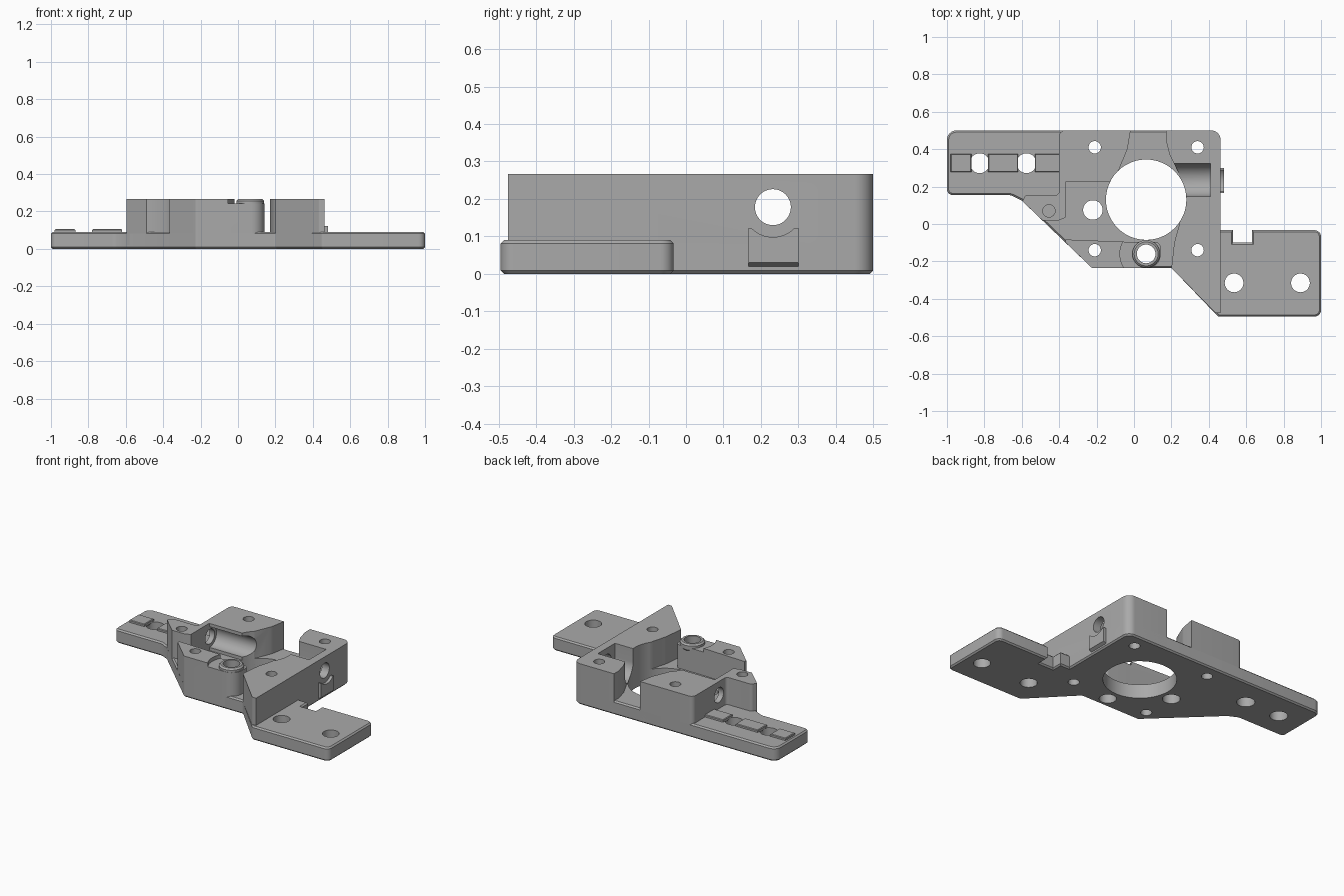
import bpy, bmesh, math
from mathutils import Vector

if "Cube" in bpy.data.objects:
    bpy.data.objects.remove(bpy.data.objects["Cube"], do_unlink=True)

grey = bpy.data.materials.new("plain_grey")
grey.use_nodes = True
colour = (0.4, 0.4, 0.4, 1)
grey.diffuse_color = colour
grey.node_tree.nodes["Principled BSDF"].inputs["Base Color"].default_value = colour


def rounded(points, steps=8):
    """Turn (x, y[, radius]) corners into a plain outline with arcs."""
    out = []
    for i, p in enumerate(points):
        c = Vector(p[:2])
        if len(p) < 3:
            out.append(c)
            continue
        a = (Vector(points[i - 1][:2]) - c).normalized()
        b = (Vector(points[(i + 1) % len(points)][:2]) - c).normalized()
        half = a.angle(b) / 2
        centre = c + (a + b).normalized() * p[2] / math.sin(half)
        start = c + a * p[2] / math.tan(half) - centre
        end = c + b * p[2] / math.tan(half) - centre
        turn = start.angle_signed(end)
        for k in range(steps + 1):
            t = -turn * k / steps
            out.append(centre + Vector((start.x * math.cos(t) - start.y * math.sin(t),
                                        start.x * math.sin(t) + start.y * math.cos(t))))
    return out


def prism(name, points, z0, z1, chamfer=0):
    bm = bmesh.new()
    face = bm.faces.new([bm.verts.new((p[0], p[1], z0)) for p in rounded(points)])
    moved = bmesh.ops.extrude_face_region(bm, geom=[face])["geom"]
    bmesh.ops.translate(bm, vec=(0, 0, z1 - z0),
                        verts=[g for g in moved if isinstance(g, bmesh.types.BMVert)])
    bmesh.ops.recalc_face_normals(bm, faces=bm.faces)
    if chamfer:
        rim = [e for e in bm.edges if abs(e.verts[0].co.z - e.verts[1].co.z) < 1e-5]
        bmesh.ops.bevel(bm, geom=rim, offset=chamfer, segments=1, affect='EDGES')
    mesh = bpy.data.meshes.new(name)
    bm.to_mesh(mesh)
    bm.free()
    mesh.materials.append(grey)
    ob = bpy.data.objects.new(name, mesh)
    bpy.context.collection.objects.link(ob)
    return ob


def box(name, x0, x1, y0, y1, z0, z1, chamfer=0):
    return prism(name, [(x0, y0), (x1, y0), (x1, y1), (x0, y1)], z0, z1, chamfer)


def disc(name, x, y, r, z0, z1, chamfer=0, n=48):
    ring = [(x + r * math.cos(k * math.tau / n), y + r * math.sin(k * math.tau / n)) for k in range(n)]
    return prism(name, ring, z0, z1, chamfer)


def bore(x0, x1, y, z, r):
    """Cutter cylinder lying along x."""
    ob = disc("cutter", 0, 0, r, x0, x1)
    for v in ob.data.vertices:
        a, b, c = v.co
        v.co = (c, y + a, z + b)
    return ob


def cut(ob, *cutters):
    for c in cutters:
        c.hide_render = True
        mod = ob.modifiers.new("cut", 'BOOLEAN')
        mod.operation, mod.solver, mod.object = 'DIFFERENCE', 'EXACT', c
        bpy.ops.object.select_all(action='DESELECT')
        bpy.context.view_layer.objects.active = ob
        ob.select_set(True)
        bpy.ops.object.modifier_apply(modifier=mod.name)
        bpy.data.objects.remove(c, do_unlink=True)


def hole(x, y, r, z0=-0.1, z1=0.5):
    return disc("cutter", x, y, r, z0, z1)


MOTOR = (0.065, 0.13, 0.215)
SCREWS = [(x, y, 0.033) for x in (-0.21, 0.34) for y in (-0.14, 0.41)]
BOSS = (0.065, -0.16)
TOP = 0.267

# Base plate with its two arms and the notch
base = prism("base_plate", [
    (-1, 0.5, 0.05), (-1, 0.155, 0.03), (-0.66, 0.155, 0.06), (-0.6, 0.125),
    (-0.225, -0.235, 0.02), (0.2, -0.235, 0.02), (0.45, -0.495, 0.02), (1, -0.495, 0.035),
    (1, -0.033, 0.035), (0.63, -0.033), (0.63, -0.1), (0.53, -0.1), (0.53, -0.033),
    (0.463, -0.033), (0.463, 0.5, 0.05)], 0, 0.09, 0.009)
cut(base, hole(*MOTOR), hole(-0.22, 0.075, 0.052), hole(*BOSS, 0.05),
    *[hole(*s) for s in SCREWS],
    *[hole(x, 0.325, 0.053) for x in (-0.825, -0.575)],
    *[hole(x, -0.315, 0.05) for x in (0.535, 0.89)])

# Raised rails between the arm holes
rails = [box("arm_rail", a, b, 0.277, 0.375, 0.08, 0.105, 0.004)
         for a, b in ((-0.98, -0.87), (-0.78, -0.62), (-0.53, -0.39))]

# Rear left block joined to the side post
block = prism("rear_left_block", [
    (-0.4, 0.5, 0.03), (-0.4, 0.155, 0.02), (-0.58, 0.155, 0.02), (-0.597, 0.122), (-0.49, 0.02),
    (-0.4, 0.02), (-0.365, 0.035), (-0.365, 0.225), (-0.1, 0.225), (-0.085, 0.28),
    (-0.035, 0.4, 0.1), (-0.018, 0.5)], 0.02, TOP)
cut(block, hole(*MOTOR), hole(*SCREWS[1]), hole(-0.455, 0.07, 0.033, 0.12),
    bore(-0.6, 0.1, 0.232, 0.178, 0.048), bore(-0.365, 0.1, 0.232, 0.178, 0.068))

# Front post, stepped down around the boss
post = prism("front_post", [
    (-0.365, -0.083), (-0.365, -0.1), (-0.225, -0.235, 0.02), (0.142, -0.235, 0.07),
    (0.142, -0.095, 0.03), (-0.05, -0.095)], 0.02, TOP)
cut(post, hole(*BOSS, 0.14, 0.243), hole(*MOTOR), hole(*SCREWS[0]), hole(*BOSS, 0.05))
boss = disc("boss_ring", *BOSS, 0.074, 0.22, TOP, 0.01)
cut(boss, hole(*BOSS, 0.05))

# Right wall with the open trough and the cross bore
wall = prism("right_wall", [
    (0.463, 0.5, 0.05), (0.17, 0.5), (0.17, 0.45), (0.19, 0.37, 0.1), (0.24, 0.27), (0.27, 0.13),
    (0.24, -0.01), (0.215, -0.1, 0.1), (0.2, -0.235), (0.435, -0.475, 0.02),
    (0.463, -0.475)], 0.02, TOP)
cut(wall, hole(*MOTOR), hole(*SCREWS[2]), hole(*SCREWS[3]),
    bore(0.1, 0.6, 0.232, 0.178, 0.048), bore(0.1, 0.41, 0.235, 0.178, 0.088),
    box("cutter", 0.1, 0.41, 0.147, 0.323, 0.178, 0.4))

# Small scooped catch on the outer wall
catch = box("side_catch", 0.44, 0.482, 0.167, 0.3, 0.008, 0.122)
for v in catch.data.vertices:
    if v.co.x > 0.46 and v.co.z < 0.05:
        v.co.z = 0.03
cut(catch, bore(0.4, 0.6, 0.232, 0.178, 0.08))

# Smooth shading with sharp edges kept
bpy.ops.object.select_all(action='DESELECT')
for ob in [base, block, post, boss, wall, catch] + rails:
    ob.select_set(True)
bpy.context.view_layer.objects.active = base
bpy.ops.object.shade_smooth_by_angle(angle=math.radians(30))
